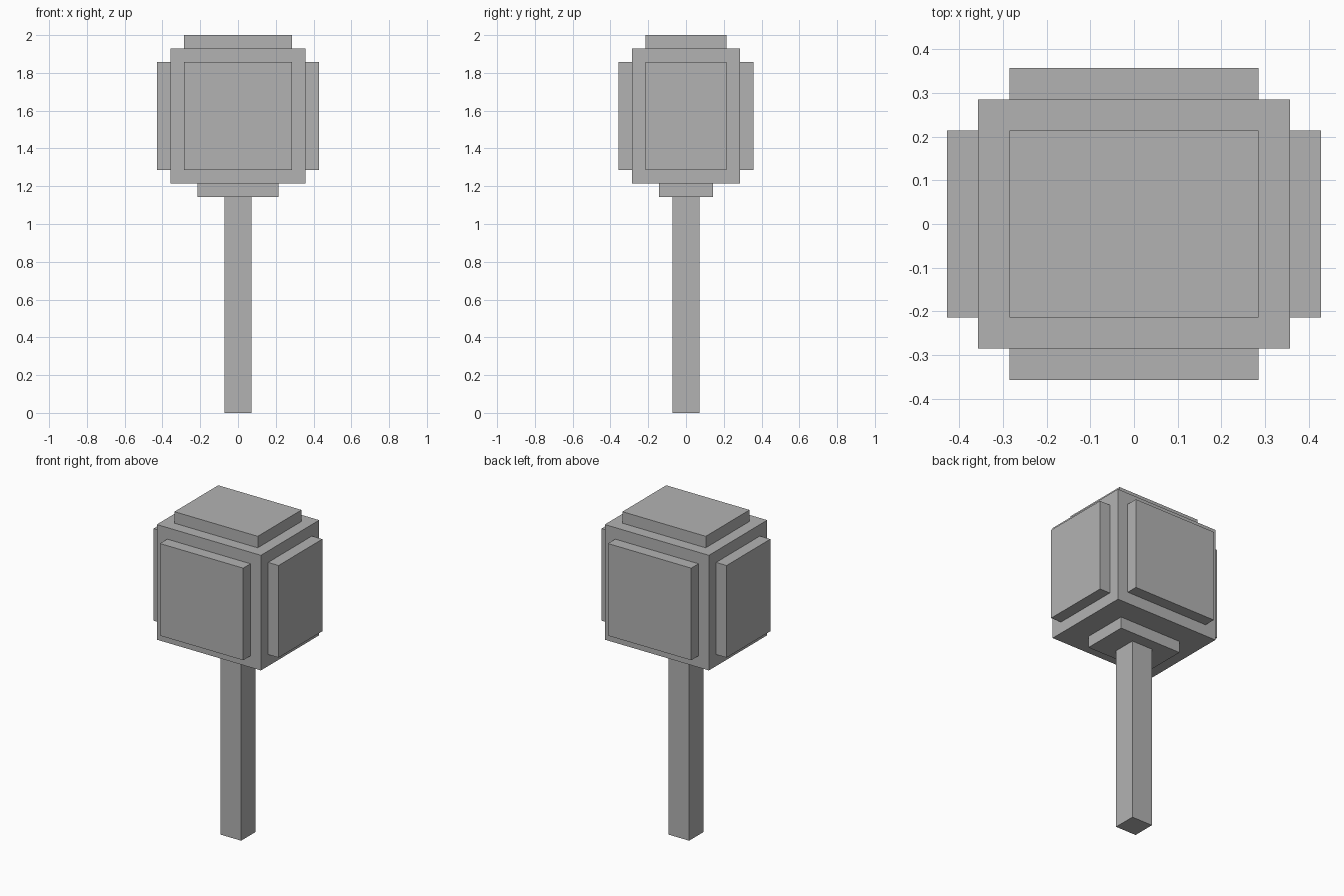
import bpy

# Remove the default cube
default = bpy.data.objects.get("Cube")
if default:
    bpy.data.objects.remove(default, do_unlink=True)

U = 1 / 14  # one block unit: the model is 28 blocks tall

grey = bpy.data.materials.new("plain_grey")
grey.use_nodes = True
color = (0.45, 0.45, 0.45, 1)
grey.diffuse_color = color
grey.node_tree.nodes["Principled BSDF"].inputs["Base Color"].default_value = color


def block(name, center, size):
    """Add a box given its centre and size in block units."""
    bpy.ops.mesh.primitive_cube_add(size=1, location=[c * U for c in center])
    obj = bpy.context.object
    obj.name = name
    obj.scale = [s * U for s in size]
    bpy.ops.object.transform_apply(location=False, rotation=False, scale=True)
    obj.data.materials.append(grey)
    return obj


# Handle and the collar under the head
block("handle", (0, 0, 8), (2, 2, 16))
block("collar", (0, 0, 16.5), (6, 4, 1))

# Head with a raised plate on its top and four sides
block("head", (0, 0, 22), (10, 8, 10))
block("top_plate", (0, 0, 27.5), (8, 6, 1))
for side, x in (("left", 1), ("right", -1)):
    block(side + "_plate", (5.5 * x, 0, 22), (1, 6, 8))
for side, y in (("front", -1), ("back", 1)):
    block(side + "_plate", (0, 4.5 * y, 22), (8, 1, 8))
